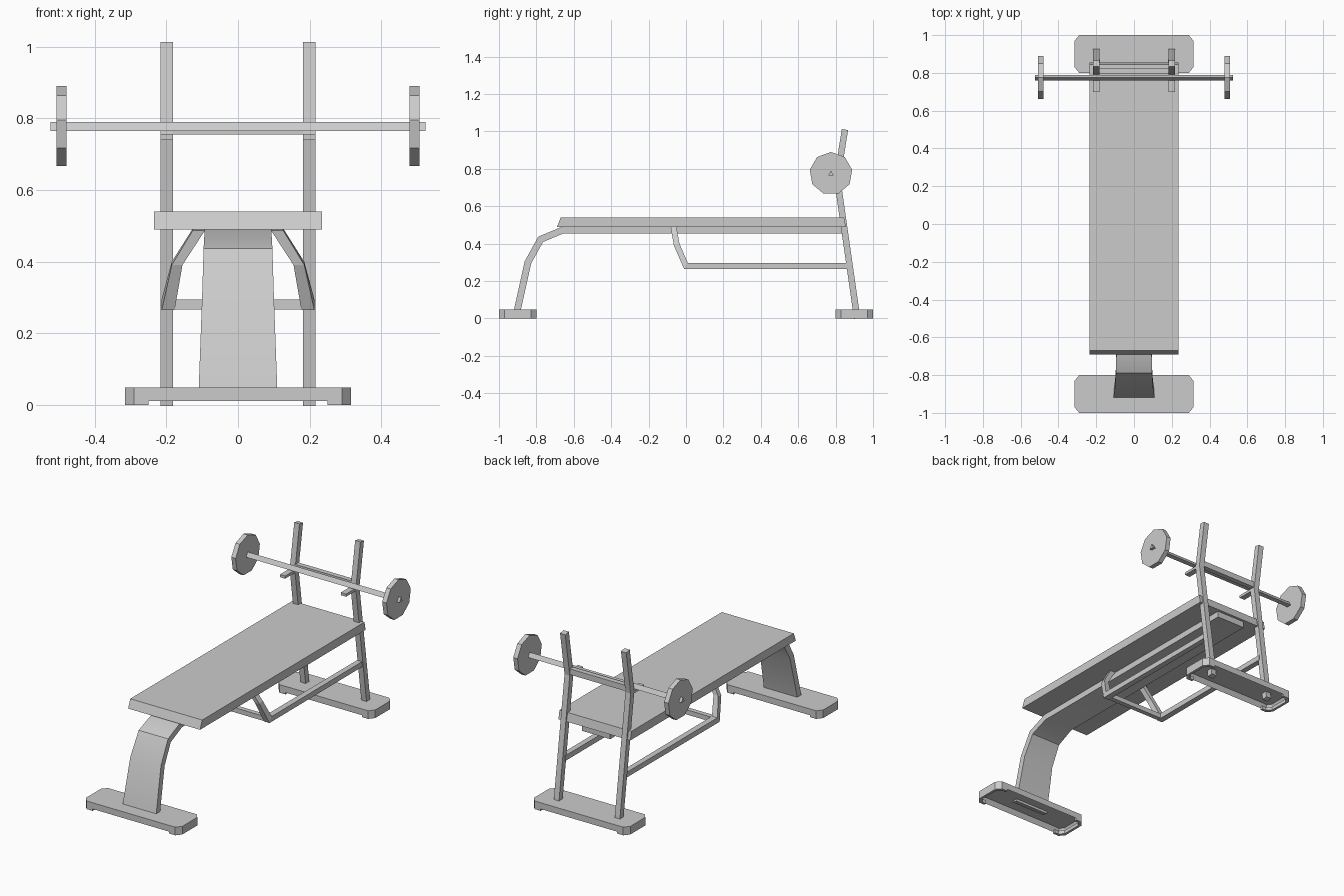
import bpy, bmesh, math
from mathutils import Vector, Matrix

cube = bpy.data.objects.get("Cube")
if cube:
    bpy.data.objects.remove(cube, do_unlink=True)

grey = bpy.data.materials.new("plain_grey")
grey.use_nodes = True
tone = (0.6, 0.6, 0.6, 1)
grey.diffuse_color = tone
grey.node_tree.nodes["Principled BSDF"].inputs["Base Color"].default_value = tone


def finish(name, bm, smooth=False):
    bmesh.ops.recalc_face_normals(bm, faces=bm.faces)
    mesh = bpy.data.meshes.new(name)
    bm.to_mesh(mesh)
    bm.free()
    mesh.materials.append(grey)
    ob = bpy.data.objects.new(name, mesh)
    bpy.context.collection.objects.link(ob)
    if smooth:
        bpy.ops.object.select_all(action='DESELECT')
        ob.select_set(True)
        bpy.context.view_layer.objects.active = ob
        bpy.ops.object.shade_smooth_by_angle(angle=math.radians(35))
    return ob


def box(name, centre, size):
    bm = bmesh.new()
    bmesh.ops.create_cube(bm, size=1, matrix=Matrix.Translation(centre) @ Matrix.Diagonal((*size, 1)))
    return finish(name, bm)


def prism(name, outline, z0, z1, recess=None):
    """Flat outline raised from z0 to z1, optionally hollowed from below."""
    bm = bmesh.new()
    base = bm.faces.new([bm.verts.new((x, y, z0)) for x, y in outline])
    ext = bmesh.ops.extrude_face_region(bm, geom=[base], use_keep_orig=True)
    tops = [g for g in ext["geom"] if isinstance(g, bmesh.types.BMVert)]
    bmesh.ops.translate(bm, verts=tops, vec=(0, 0, z1 - z0))
    if recess:
        bmesh.ops.recalc_face_normals(bm, faces=bm.faces)
        bmesh.ops.inset_region(bm, faces=[base], thickness=recess)
        bmesh.ops.translate(bm, verts=base.verts, vec=(0, 0, (z1 - z0) * 0.75))
    return finish(name, bm)


def bar(name, path, thick, smooth=False):
    """Rectangular bar along (x, y, z, half width) points, mitred in the yz plane."""
    bm = bmesh.new()
    pts = [Vector((p[1], p[2])) for p in path]
    dirs = [(b - a).normalized() for a, b in zip(pts, pts[1:])]
    rings = []
    for i, (x, y, z, half) in enumerate(path):
        before, after = dirs[max(i - 1, 0)], dirs[min(i, len(dirs) - 1)]
        tangent = (before + after).normalized()
        n = Vector((-tangent.y, tangent.x)) * thick / 2 / tangent.dot(after)
        rings.append([bm.verts.new((x + sx * half, y + s * n.x, z + s * n.y))
                      for sx, s in ((-1, -1), (1, -1), (1, 1), (-1, 1))])
    for a, b in zip(rings, rings[1:]):
        for k in range(4):
            m = (k + 1) % 4
            bm.faces.new((a[k], a[m], b[m], b[k]))
    bm.faces.new(rings[0])
    bm.faces.new(rings[-1])
    return finish(name, bm, smooth)


def rod(name, x, y, z, length, radius, sides):
    """Cylinder along x with one corner pointing up."""
    bm = bmesh.new()
    bmesh.ops.create_cone(bm, cap_ends=True, segments=sides, radius1=radius, radius2=radius, depth=length)
    # turn the first corner to +x, then send +x to up and the axis to x
    first = max(bm.verts, key=lambda v: v.co.y)
    angle = math.atan2(first.co.y, first.co.x)
    turn = Matrix.Rotation(-math.pi / 2, 4, 'Y') @ Matrix.Rotation(-angle, 4, 'Z')
    bmesh.ops.transform(bm, matrix=Matrix.Translation((x, y, z)) @ turn, verts=bm.verts)
    return finish(name, bm)


# Padded board with slanted ends
bm = bmesh.new()
profile = [(-0.69, 0.49), (0.855, 0.49), (0.845, 0.54), (-0.67, 0.54)]
side = bm.faces.new([bm.verts.new((-0.235, y, z)) for y, z in profile])
ext = bmesh.ops.extrude_face_region(bm, geom=[side], use_keep_orig=True)
bmesh.ops.translate(bm, verts=[g for g in ext["geom"] if isinstance(g, bmesh.types.BMVert)], vec=(0.47, 0, 0))
finish("bench_pad", bm)

# Curved front leg running on as the spine below the pad
bar("front_leg_and_spine",
    [(0, -0.905, 0.03, 0.11), (0, -0.845, 0.30, 0.10), (0, -0.777, 0.423, 0.096),
     (0, -0.66, 0.472, 0.093), (0, 0.84, 0.472, 0.093)], 0.036, True)

# Hollow feet with lowered end rims
half = [(0.25, -0.1), (0.29, -0.1), (0.315, -0.07), (0.315, 0.07), (0.29, 0.1), (0.25, 0.1)]
inner = [(x - 0.015 if x > 0.26 else x, y * 0.84) for x, y in half]
for label, cy in (("front", -0.9), ("back", 0.9)):
    outline = [(x, y + cy) for x, y in half] + [(-x, cy - y) for x, y in half]
    prism(label + "_foot", outline, 0.011, 0.048, 0.016)
    for tag, s in (("left", 1), ("right", -1)):
        rim = [(s * x, y + cy) for x, y in half + inner[::-1]]
        prism(f"{label}_foot_{tag}_rim", rim, 0, 0.02)

# Uprights, hooks, lower braces and weights, mirrored
for tag, s in (("left", 1), ("right", -1)):
    x = s * 0.199
    bar(tag + "_upright", [(x, 0.915, 0, 0.017), (x, 0.808, 0.75, 0.017), (x, 0.85, 1.01, 0.017)], 0.034)
    box(tag + "_hook", (x, 0.755, 0.748), (0.034, 0.11, 0.016))
    bar(tag + "_brace",
        [(s * 0.109, -0.067, 0.49, 0.017), (s * 0.17, -0.05, 0.395, 0.015),
         (s * 0.195, 0, 0.28, 0.018), (s * 0.195, 0.87, 0.28, 0.016)], 0.031)
    rod(tag + "_weight", s * 0.493, 0.775, 0.775, 0.028, 0.115, 9)

# Cross members and barbell
box("brace_crossbar", (0, 0.005, 0.28), (0.36, 0.028, 0.028))
box("upright_crossbar", (0, 0.808, 0.772), (0.37, 0.03, 0.034))
rod("barbell_bar", 0, 0.775, 0.773, 1.046, 0.017, 3)
